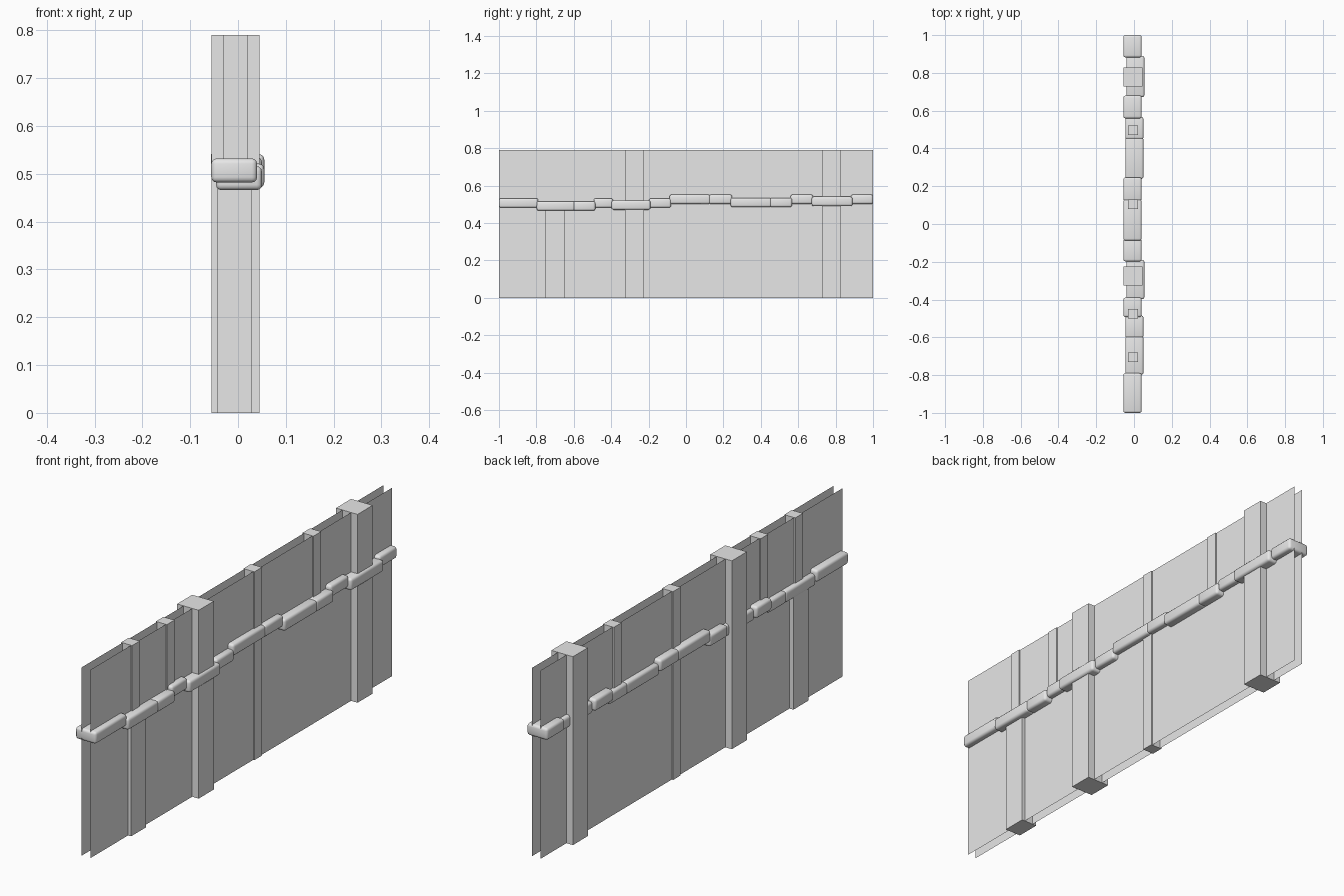
import bpy, bmesh

cube = bpy.data.objects.get("Cube")
if cube:
    bpy.data.objects.remove(cube, do_unlink=True)

grey = bpy.data.materials.new("plain_grey")
grey.use_nodes = True
grey.diffuse_color = (0.8, 0.8, 0.8, 1)
grey.node_tree.nodes["Principled BSDF"].inputs["Base Color"].default_value = (0.8, 0.8, 0.8, 1)

HEIGHT = 0.79


def add_object(name, bm):
    mesh = bpy.data.meshes.new(name)
    bm.to_mesh(mesh)
    bm.free()
    mesh.materials.append(grey)
    obj = bpy.data.objects.new(name, mesh)
    bpy.context.collection.objects.link(obj)
    return obj


def box(name, xs, ys, zs):
    bm = bmesh.new()
    bmesh.ops.create_cube(bm, size=1)
    for v in bm.verts:
        for axis, (low, high) in enumerate((xs, ys, zs)):
            v.co[axis] = high if v.co[axis] > 0 else low
    return add_object(name, bm)


def sheet(name, x, flip):
    bm = bmesh.new()
    corners = [(-1, 0), (1, 0), (1, HEIGHT), (-1, HEIGHT)]
    if flip:
        corners.reverse()
    bm.faces.new([bm.verts.new((x, y, z)) for y, z in corners])
    add_object(name, bm)


# Two thin wall sheets
sheet("wall_sheet_left", 0.015, False)
sheet("wall_sheet_right", -0.025, True)

# Wide posts standing proud of the wall
for i, y in enumerate((-0.275, 0.778)):
    box(f"wide_post_{i + 1}", (-0.055, 0.045), (y - 0.05, y + 0.05), (0, HEIGHT))

# Narrow posts, most of them only above the rail
for i, (y, bottom) in enumerate(((-0.705, 0.49), (-0.475, 0.5), (0.105, 0), (0.497, 0.51))):
    box(f"narrow_post_{i + 1}", (-0.031, 0.02), (y - 0.025, y + 0.025), (bottom, HEIGHT))

# Medium post below the rail
box("lower_post", (-0.043, 0.029), (-0.75, -0.65), (0, 0.49))

# Rail of rounded stones: end y, shift in x, centre height
stones = [(-0.79, -0.008, 0.507), (-0.595, 0.002, 0.491), (-0.485, 0.002, 0.491),
          (-0.39, -0.008, 0.507), (-0.19, 0.007, 0.496), (-0.08, -0.008, 0.507),
          (0.13, -0.008, 0.527), (0.247, -0.008, 0.527), (0.457, 0.002, 0.51),
          (0.567, 0.002, 0.51), (0.68, -0.008, 0.527), (0.89, 0.007, 0.516),
          (1, -0.008, 0.527)]
start = -1
for i, (end, x, z) in enumerate(stones):
    overlap = 0.008 if i else 0
    stone = box(f"rail_stone_{i + 1}", (x - 0.048, x + 0.048), (start - overlap, end), (z - 0.025, z + 0.025))
    bevel = stone.modifiers.new("rounded_edges", "BEVEL")
    bevel.width = 0.011
    bevel.segments = 3
    for polygon in stone.data.polygons:
        polygon.use_smooth = True
    start = end
